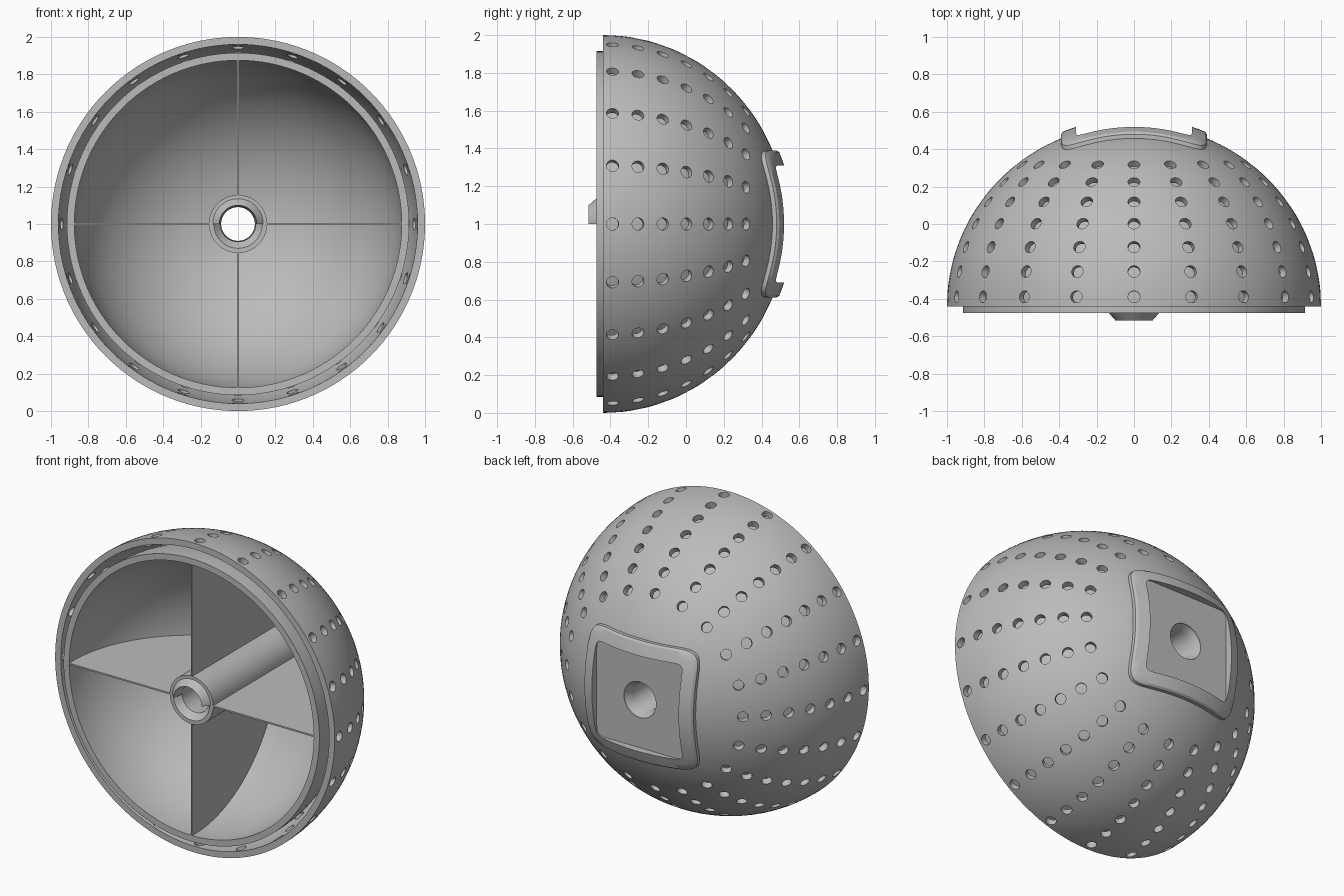
import bpy, bmesh
from math import sin, cos, pi, radians, sqrt, asin, acos
from mathutils import Vector, Matrix

cube = bpy.data.objects.get("Cube")
if cube:
    bpy.data.objects.remove(cube, do_unlink=True)

FRONT = -0.44      # plane of the open edge of the outer shell
LIP = -0.475       # plane of the inner bowl edge
DEPTH = 0.975      # dome height for radius 1
FLOOR = 0.47       # flat floor of the pad at the back
SEG = 120

grey = bpy.data.materials.new("light grey")
grey.use_nodes = True
grey.diffuse_color = (0.5, 0.5, 0.5, 1)
grey.node_tree.nodes["Principled BSDF"].inputs["Base Color"].default_value = (0.5, 0.5, 0.5, 1)


def finish(name, bm):
    bmesh.ops.recalc_face_normals(bm, faces=bm.faces)
    mesh = bpy.data.meshes.new(name)
    bm.to_mesh(mesh)
    bm.free()
    mesh.materials.append(grey)
    ob = bpy.data.objects.new(name, mesh)
    bpy.context.collection.objects.link(ob)
    smooth(ob)
    return ob


def smooth(ob):
    ob.data.shade_smooth()
    ob.data.set_sharp_from_angle(angle=radians(30))


def bridge(bm, a, b, closed=True):
    n = len(a)
    for i in range(n if closed else n - 1):
        j = (i + 1) % n
        bm.faces.new((a[i], a[j], b[j], b[i]))


def lathe(name, profile, sweep=2 * pi):
    """Revolve a closed (radius, y) profile about the y axis at z = 1."""
    bm = bmesh.new()
    full = sweep > 6
    count = SEG if full else SEG // 2 + 1
    rings = []
    for i in range(count):
        t = i * 2 * pi / SEG
        rings.append([bm.verts.new((r * cos(t), y, 1 + r * sin(t))) for r, y in profile])
    for i in range(count if full else count - 1):
        bridge(bm, rings[i], rings[(i + 1) % count])
    if not full:
        bm.faces.new(rings[0])
        bm.faces.new(rings[-1])
    return finish(name, bm)


def dome(r, k=1):
    return FRONT + DEPTH * sqrt(max(k * k - r * r, 0))


def arc(k, a0, a1, n=40):
    """Points along a dome of scale k between two elevation angles."""
    angles = [a0 + (a1 - a0) * i / n for i in range(n + 1)]
    return [(k * cos(a), FRONT + k * DEPTH * sin(a)) for a in angles]


# Body: pierced outer shell, cavity, inner bowl and centre tube in one profile
top = asin((FLOOR - 0.01 - FRONT) / DEPTH)
profile = arc(1, 0, top)
profile += [(0.115, FLOOR - 0.01), (0.09, 0.41), (0.095, -0.435), (0.13, LIP), (0.155, LIP)]
profile += arc(0.875, acos(0.155 / 0.875), 0)
profile += [(0.875, LIP), (0.915, LIP)]
profile += arc(0.915, 0, acos(0.42 / 0.915))
profile += arc(0.96, acos(0.42 / 0.96), 0)
body = lathe("double_wall_bowl", profile)

# Rows of round holes through the outer shell only
bm = bmesh.new()
for row in range(7):
    a = radians(3 + 8 * row)
    for col in range(20):
        t = radians(18 * col)
        d = Vector((cos(a) * cos(t), sin(a), cos(a) * sin(t)))
        centre = Vector((d.x, FRONT + DEPTH * d.y, 1 + d.z)) - d * 0.01
        turn = d.to_track_quat('Z', 'Y').to_matrix().to_4x4()
        bmesh.ops.create_cone(bm, cap_ends=True, segments=20, radius1=0.032, radius2=0.032,
                              depth=0.10, matrix=Matrix.Translation(centre) @ turn)
cutter = finish("hole_cutter", bm)
cutter.hide_render = True
mod = body.modifiers.new("holes", 'BOOLEAN')
mod.operation = 'DIFFERENCE'
mod.solver = 'EXACT'
mod.object = cutter
bpy.context.view_layer.objects.active = body
bpy.ops.object.modifier_apply(modifier=mod.name)
bpy.data.objects.remove(cutter, do_unlink=True)
smooth(body)

# Half ring key standing out of the tube's open end
lathe("tube_key", [(0.092, -0.43), (0.1, -0.515), (0.135, LIP), (0.135, -0.43)], pi)

# Four thin ribs between the tube and the inner bowl
outline = [(0.14, LIP), (0.88, LIP)] + arc(0.885, 0, acos(0.14 / 0.885), 32)
for i, side in enumerate(("left", "upper", "right", "lower")):
    bm = bmesh.new()
    face = bm.faces.new([bm.verts.new((r, y, -0.005)) for r, y in outline])
    out = bmesh.ops.extrude_face_region(bm, geom=[face])
    moved = [v for v in out["geom"] if isinstance(v, bmesh.types.BMVert)]
    bmesh.ops.translate(bm, verts=moved, vec=(0, 0, 0.01))
    place = Matrix.Translation((0, 0, 1)) @ Matrix.Rotation(-i * pi / 2, 4, 'Y')
    bmesh.ops.transform(bm, matrix=place, verts=bm.verts)
    finish(side + "_rib", bm)


# Rounded square pad with a raised rim that follows the dome
def pad_loop(bm, half, power, height):
    loop = []
    for i in range(SEG):
        t = (i + 0.5) * 2 * pi / SEG
        r = half / (abs(cos(t)) ** power + abs(sin(t)) ** power) ** (1 / power)
        loop.append(bm.verts.new((r * cos(t), height(r), 1 + r * sin(t))))
    return loop


def rim(r):
    return max(dome(r) + 0.032, FLOOR - 0.02)


bm = bmesh.new()
loops = [
    pad_loop(bm, 0.39, 9, lambda r: dome(r) - 0.015),
    pad_loop(bm, 0.39, 9, lambda r: dome(r) + 0.022),
    pad_loop(bm, 0.38, 9, lambda r: dome(r) + 0.032),
    pad_loop(bm, 0.345, 12, rim),
    pad_loop(bm, 0.31, 18, lambda r: max(rim(r), FLOOR + 0.002)),
    pad_loop(bm, 0.31, 18, lambda r: FLOOR),
    pad_loop(bm, 0.115, 2, lambda r: FLOOR),
    pad_loop(bm, 0.115, 2, lambda r: FLOOR - 0.015),
]
for a, b in zip(loops, loops[1:]):
    bridge(bm, a, b)
finish("back_pad", bm)
